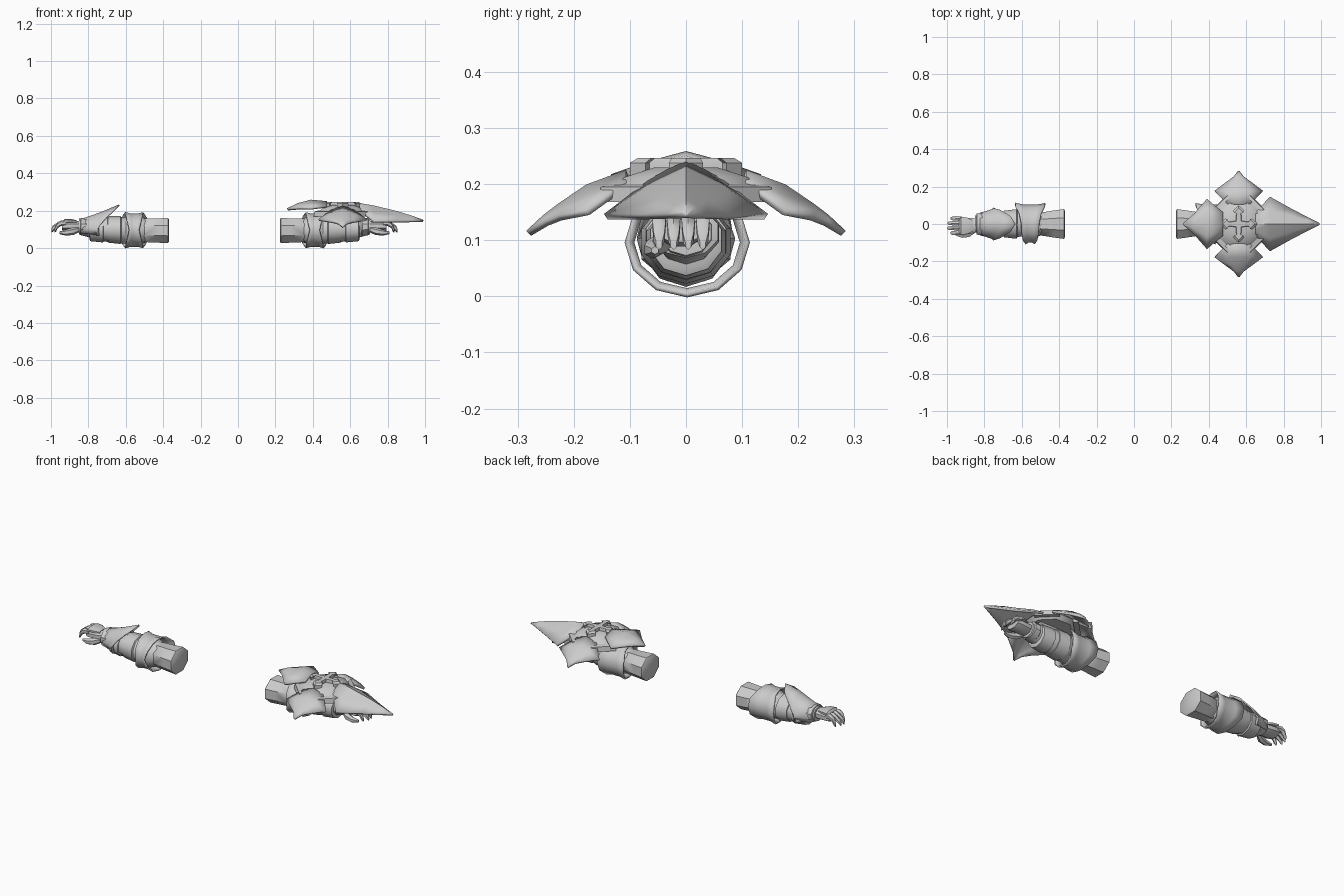
import bpy, bmesh, math

if "Cube" in bpy.data.objects:
    bpy.data.objects.remove(bpy.data.objects["Cube"])

steel = bpy.data.materials.new("light_grey_steel")
steel.diffuse_color = (0.6, 0.6, 0.6, 1)
steel.use_nodes = True
steel.node_tree.nodes["Principled BSDF"].inputs["Base Color"].default_value = steel.diffuse_color


def finish(name, bm, thick=0.0, angle=40):
    bmesh.ops.remove_doubles(bm, verts=bm.verts, dist=0.0002)
    bmesh.ops.recalc_face_normals(bm, faces=bm.faces)
    me = bpy.data.meshes.new(name)
    bm.to_mesh(me)
    bm.free()
    me.materials.append(steel)
    ob = bpy.data.objects.new(name, me)
    bpy.context.collection.objects.link(ob)
    if thick:
        mod = ob.modifiers.new("thickness", 'SOLIDIFY')
        mod.thickness = thick
        mod.offset = 0
    bpy.ops.object.select_all(action='DESELECT')
    ob.select_set(True)
    bpy.context.view_layer.objects.active = ob
    bpy.ops.object.shade_smooth_by_angle(angle=math.radians(angle))
    return ob


def grid(name, rows, wrap=False, caps=False, thick=0.0, angle=40):
    """Skin rows of points; wrap closes each row into a ring."""
    bm = bmesh.new()
    vs = [[bm.verts.new(p) for p in r] for r in rows]
    n = len(rows[0])
    for a, b in zip(vs, vs[1:]):
        for i in range(n if wrap else n - 1):
            j = (i + 1) % n
            bm.faces.new((a[i], a[j], b[j], b[i]))
    if caps:
        bm.faces.new(vs[0])
        bm.faces.new(vs[-1])
    return finish(name, bm, thick, angle)


def tube(name, fx, stations, n=10):
    """Closed tube along x; station = x, centre y, centre z, radius y, radius z."""
    rows = []
    for x, cy, cz, ry, rz in stations:
        rows.append([(fx(x), cy + ry * math.cos(t), cz + rz * math.sin(t))
                     for t in (2 * math.pi * (i + .5) / n for i in range(n))])
    return grid(name, rows, wrap=True, caps=True)


def build_arm(side, fx):
    # upper sleeve with a slightly domed end
    tube(side + "_sleeve", fx, [
        (-.37, 0, .095, .078, .066), (-.375, 0, .094, .086, .073),
        (-.43, 0, .094, .078, .07), (-.50, 0, .095, .066, .068),
        (-.52, 0, .095, .055, .058)], 8)
    # elbow core and forearm
    tube(side + "_elbow_core", fx, [
        (-.48, 0, .095, .055, .06), (-.53, 0, .095, .08, .078),
        (-.58, 0, .095, .08, .078), (-.62, 0, .095, .06, .065)])
    tube(side + "_forearm", fx, [
        (-.585, 0, .095, .062, .062), (-.60, 0, .095, .07, .072),
        (-.65, 0, .097, .077, .07), (-.71, 0, .1, .07, .065),
        (-.78, 0, .108, .058, .055), (-.85, 0, .115, .047, .042)])
    # two overlapping bands around the forearm
    for k, (x, r) in enumerate(((-.65, .083), (-.745, .074))):
        tube(f"{side}_forearm_band_{k + 1}", fx, [
            (x + .03, 0, .097, r * .8, r * .78), (x + .022, 0, .097, r, r * .9),
            (x - .045, 0, .1, r * .9, r * .85), (x - .05, 0, .1, r * .72, r * .7)])
    # winged elbow guard, widest at the back and narrowest at the front
    rows = []
    for s, flare in ((-1, 1.08), (-.45, .98), (.45, .98), (1, 1.06)):
        row = []
        for i in range(12):
            t = 2 * math.pi * i / 12
            h = .026 + .022 * abs(math.sin(t)) + .055 * max(0, math.cos(t)) ** 2
            row.append((fx(-.555 + s * h), .002 + .1 * flare * math.cos(t),
                        .096 + .087 * flare * math.sin(t)))
        rows.append(row)
    grid(side + "_elbow_guard", rows, wrap=True, thick=.008)
    # cuff at the wrist
    tube(side + "_wrist_cuff", fx, [
        (-.80, 0, .112, .05, .045), (-.81, 0, .112, .062, .05),
        (-.84, 0, .115, .06, .046), (-.845, 0, .115, .04, .035)])
    # palm and back plate
    tube(side + "_palm", fx, [
        (-.83, -.005, .118, .036, .03), (-.87, -.01, .117, .045, .03),
        (-.92, -.01, .118, .05, .028), (-.94, -.01, .117, .044, .022)], 8)
    tube(side + "_knuckle_plate", fx, [
        (-.86, -.01, .14, .03, .008), (-.89, -.01, .144, .047, .013),
        (-.925, -.01, .145, .052, .013), (-.935, -.01, .138, .046, .008)], 8)
    # curled fingers
    for k in range(4):
        y = -.048 + k * .026
        end = (-.982, -.998, -.996, -.98)[k]
        tube(f"{side}_finger_{k + 1}", fx, [
            (-.92, y, .132, .012, .013), (-.945, y, .134, .014, .015),
            (-.965, y, .122, .013, .016), (end + .008, y, .105, .011, .016),
            (end, y, .092, .006, .009)], 6)
    # thumb
    tube(side + "_thumb", fx, [
        (-.85, -.035, .10, .014, .016), (-.88, -.052, .09, .02, .02),
        (-.92, -.06, .083, .016, .016), (-.955, -.055, .082, .007, .007)], 6)


def left_x(x):
    return x


def right_x(x):
    return -x - .145


build_arm("left", left_x)
build_arm("right", right_x)

# flared plate with a raised spike on the left forearm
rows = []
for x, r, lean, lift in ((-.84, .052, 0, 0), (-.79, .066, .015, .008),
                         (-.745, .082, .03, .016), (-.72, .086, .085, .046)):
    row = []
    for i in range(-4, 5):
        t = math.radians(i * 30)
        c = max(0, math.cos(t))
        back = lean * c ** 2 - (.035 if x > -.73 else 0) * (1 - c)
        row.append((x + back, r * math.sin(t),
                    .105 + r * .92 * math.cos(t) + lift * c ** 3))
    rows.append(row)
grid("left_spiked_forearm_plate", rows, thick=.007)

CX = .56  # shield centre


def leaf(name, turn, stations):
    """Ridged pointed plate; station = distance out, half width, ridge z, edge z."""
    ca, sa = math.cos(turn), math.sin(turn)
    rows = []
    for u, w, zr, ze in stations:
        row = []
        for f in (-1, -.5, 0, .5, 1):
            z = ze + (zr - ze) * (1 - abs(f) ** 1.2)
            row.append((CX + u * ca - f * w * sa, u * sa + f * w * ca, z))
        rows.append(row)
    grid(name, rows, thick=.012, angle=45)


# four shield plates
leaf("shield_long_plate", 0, [
    (.09, .06, .235, .205), (.165, .143, .222, .142),
    (.29, .073, .192, .142), (.37, .032, .167, .143), (.43, .002, .145, .144)])
leaf("shield_rear_plate", math.pi, [
    (.085, .06, .245, .222), (.17, .132, .253, .212),
    (.235, .055, .236, .212), (.295, .002, .208, .206)])
for side, turn in (("front", -math.pi / 2), ("back", math.pi / 2)):
    leaf(f"shield_{side}_plate", turn, [
        (.105, .06, .22, .2), (.175, .128, .194, .15),
        (.225, .06, .16, .14), (.25, .025, .141, .13), (.28, .002, .113, .112)])

# domed base beneath the plates
rows = [[(CX + r * math.cos(i * math.pi / 4 + math.pi / 8),
          r * math.sin(i * math.pi / 4 + math.pi / 8), z) for i in range(8)]
        for r, z in ((.12, .165), (.14, .19), (.12, .212), (.06, .23))]
grid("shield_base", rows, wrap=True, caps=True)

# diagonal struts tying neighbouring plates together
for k in range(4):
    a = math.pi / 4 + k * math.pi / 2
    ca, sa = math.cos(a), math.sin(a)
    rows = [[(CX + u * ca - v * sa, u * sa + v * ca, z)
             for u, z in ((.125, .172), (.155, .168), (.15, .195), (.125, .2))]
            for v in (-.065, .065)]
    grid(f"shield_strut_{k + 1}", rows, wrap=True, caps=True)

# raised central cross with flared ends
outline = []
for k in range(4):
    a = k * math.pi / 2
    for u, v in ((.016, -.016), (.065, -.012), (.072, -.03), (.1, 0),
                 (.072, .03), (.065, .012)):
        outline.append((u * math.cos(a) - v * math.sin(a),
                        u * math.sin(a) + v * math.cos(a)))
rows = [[(CX + x * s, y * s, z) for x, y in outline]
        for s, z in ((1, .215), (1, .238), (.85, .247))]
grid("shield_cross", rows, wrap=True, caps=True, angle=30)

# mount between shield and forearm
rows = [[(x, sy * .04, z) for sy, z in ((-1, .13), (1, .13), (1, .18), (-1, .18))]
        for x in (.47, .65)]
grid("shield_mount", rows, wrap=True, caps=True)
